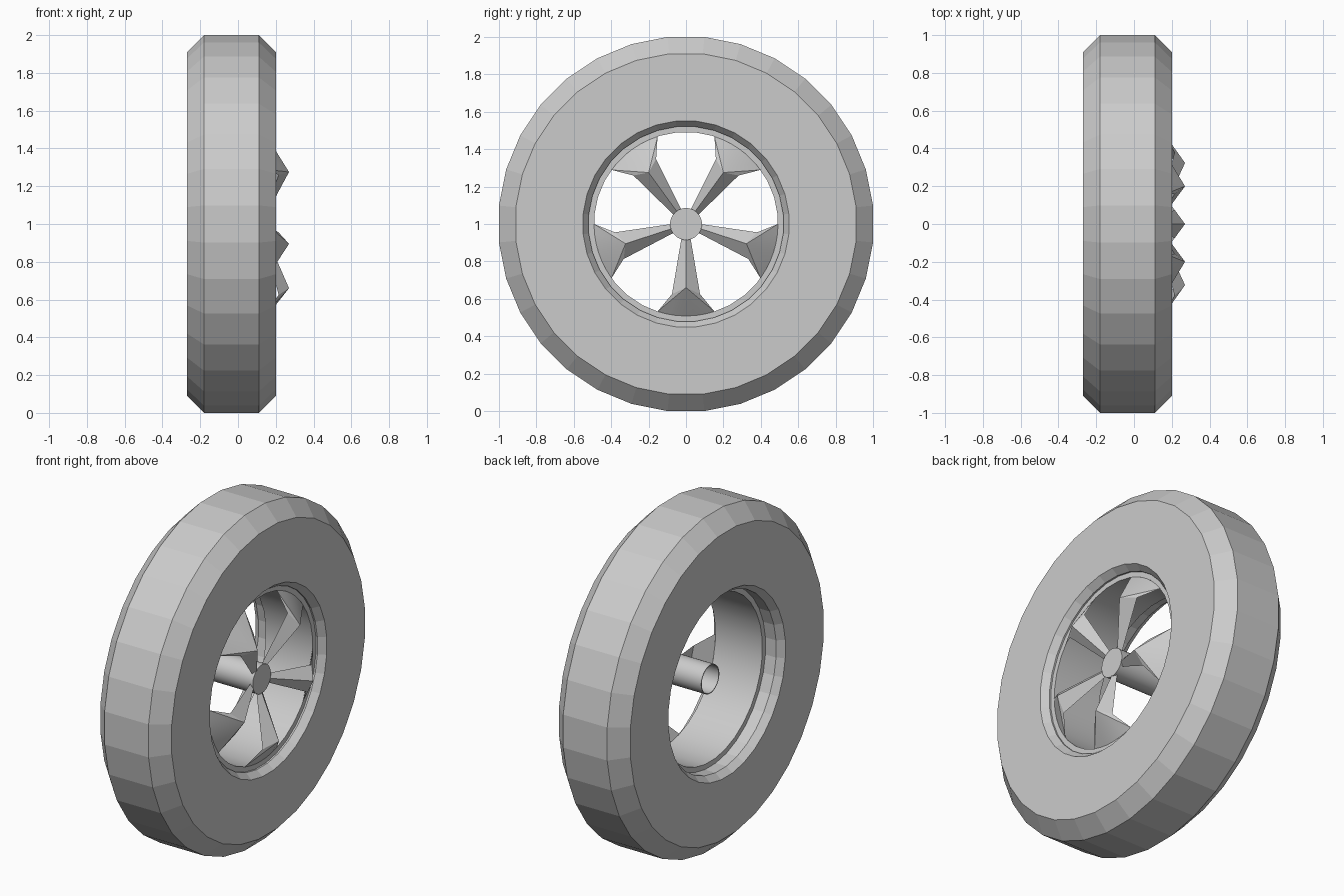
import bpy, bmesh, math

if "Cube" in bpy.data.objects:
    bpy.data.objects.remove(bpy.data.objects["Cube"], do_unlink=True)

SEGMENTS = 32
CENTRE_Z = 1.0

grey = bpy.data.materials.new("plain_grey")
grey.use_nodes = True
GREY = (0.6, 0.6, 0.6, 1)
grey.diffuse_color = GREY
grey.node_tree.nodes["Principled BSDF"].inputs["Base Color"].default_value = GREY


def finish(name, bm, smooth_angle=0):
    """Turn a bmesh into a named object with the shared material."""
    bmesh.ops.remove_doubles(bm, verts=bm.verts, dist=1e-5)
    bmesh.ops.recalc_face_normals(bm, faces=bm.faces)
    mesh = bpy.data.meshes.new(name)
    bm.to_mesh(mesh)
    bm.free()
    mesh.materials.append(grey)
    obj = bpy.data.objects.new(name, mesh)
    bpy.context.collection.objects.link(obj)
    obj.location.z = CENTRE_Z
    if smooth_angle:
        bpy.ops.object.select_all(action="DESELECT")
        obj.select_set(True)
        bpy.context.view_layer.objects.active = obj
        bpy.ops.object.shade_smooth_by_angle(angle=math.radians(smooth_angle))
    return obj


def lathe(name, profile, closed=True, smooth_angle=0):
    """Revolve (x, radius) points about the wheel axis."""
    bm = bmesh.new()
    step = math.tau / SEGMENTS
    widen = 1 / math.cos(step / 2)   # radii are measured to the flats
    rings = []
    for x, r in profile:
        rings.append([bm.verts.new((x, r * widen * math.cos((i + 0.5) * step),
                                    r * widen * math.sin((i + 0.5) * step)))
                      for i in range(SEGMENTS)])
    pairs = list(zip(rings, rings[1:]))
    if closed:
        pairs.append((rings[-1], rings[0]))
    for a, b in pairs:
        for i in range(SEGMENTS):
            j = (i + 1) % SEGMENTS
            bm.faces.new((a[i], a[j], b[j], b[i]))
    bmesh.ops.remove_doubles(bm, verts=bm.verts, dist=1e-5)
    bmesh.ops.dissolve_degenerate(bm, edges=bm.edges, dist=1e-5)
    return finish(name, bm, smooth_angle)


# Tyre with bevelled shoulders and bevelled bore
lathe("tyre", [(0.2, 0.55), (0.2, 0.91), (0.11, 1), (-0.18, 1), (-0.27, 0.91),
               (-0.27, 0.55), (-0.23, 0.52), (0.16, 0.52)])

# Rim barrel set inside the bore
lathe("rim", [(0.15, 0.53), (0.15, 0.49), (-0.16, 0.49), (-0.16, 0.53)],
      smooth_angle=30)

# Hollow axle closed by the hub face at the front
lathe("axle", [(0.157, 0), (0.157, 0.085), (-0.16, 0.085), (-0.16, 0.08),
               (0.145, 0.08), (0.145, 0)], closed=False, smooth_angle=30)


def spoke(name, angle):
    """Ridged arm that rises to a peak and fans out to the rim."""
    bm = bmesh.new()
    ca, sa = math.cos(angle), math.sin(angle)

    def point(x, r, u):
        return bm.verts.new((x, r * ca - u * sa, r * sa + u * ca))

    hub_top = point(0.157, 0.08, 0)
    hub_a, hub_b = point(0.14, 0.08, -0.025), point(0.14, 0.08, 0.025)
    peak = point(0.27, 0.34, 0)
    side_a, side_b = point(0.215, 0.375, -0.075), point(0.215, 0.375, 0.075)
    arc = []
    for i in range(7):
        t = math.radians(-18 + 6 * i)
        arc.append(point(0.15, 0.492 * math.cos(t), 0.492 * math.sin(t)))
    # Ridge flanks, hub end and flat back
    bm.faces.new((hub_top, hub_a, side_a, peak))
    bm.faces.new((hub_top, peak, side_b, hub_b))
    bm.faces.new((hub_top, hub_b, hub_a))
    bm.faces.new((hub_a, hub_b, side_b, side_a))
    # Fan to the rim, with its back
    edge = [side_a] + arc + [side_b]
    for a, b in zip(edge, edge[1:]):
        bm.faces.new((peak, a, b))
    bm.faces.new(list(reversed(edge)))
    return finish(name, bm, 25)


for k in range(5):
    spoke(f"spoke_{k + 1}", math.radians(-90 + 72 * k))
